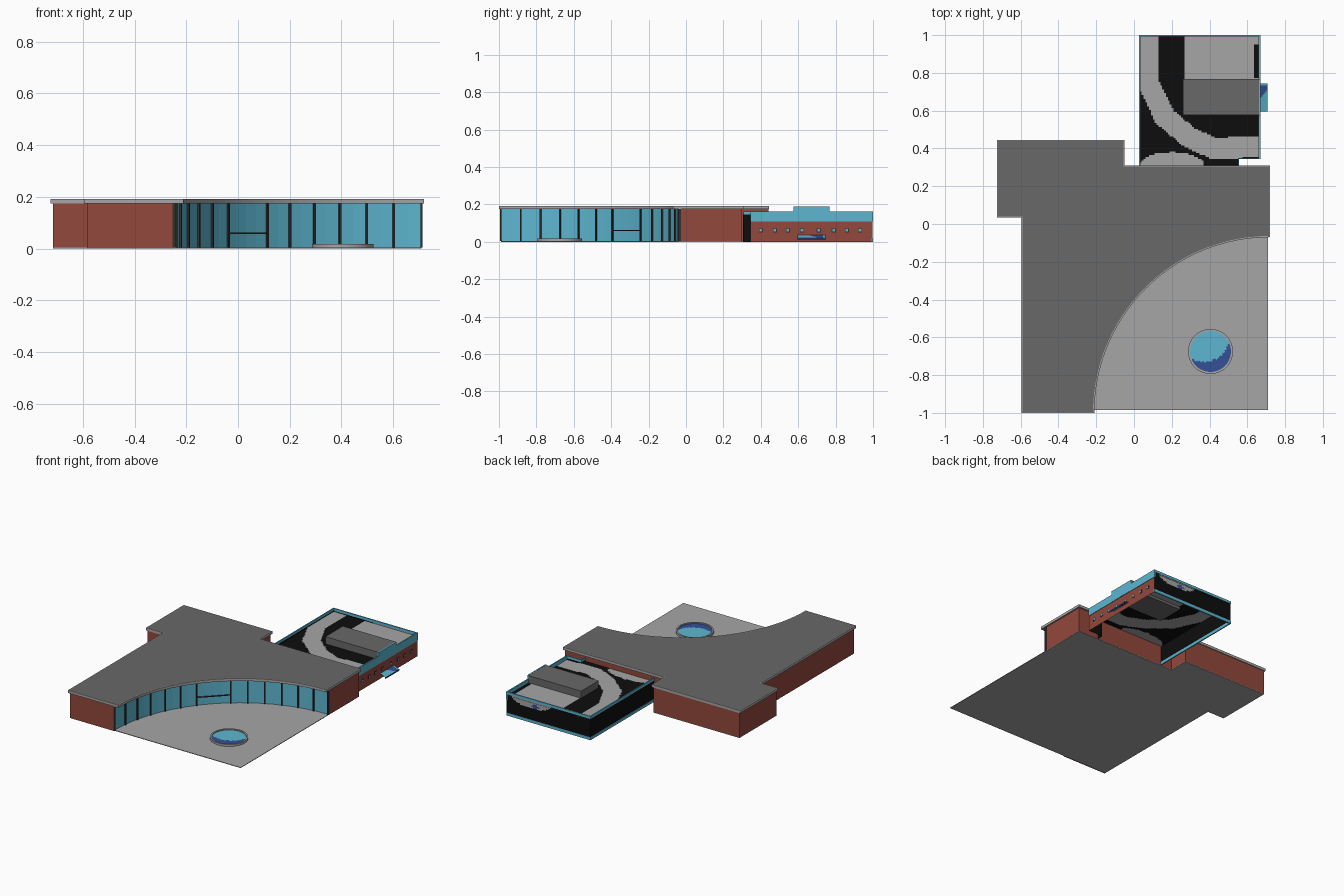
import bpy, bmesh, math
from mathutils import Vector

if "Cube" in bpy.data.objects:
    bpy.data.objects.remove(bpy.data.objects["Cube"])


def material(name, r, g, b):
    m = bpy.data.materials.new(name)
    m.diffuse_color = (r, g, b, 1)
    m.use_nodes = True
    m.node_tree.nodes["Principled BSDF"].inputs["Base Color"].default_value = m.diffuse_color
    return m


GREY = material("light_concrete", .38, .38, .38)
DARK = material("dark_roofing", .14, .14, .14)
BRICK = material("red_brick", .29, .065, .045)
BLUE = material("blue_glass", .11, .47, .63)
NAVY = material("deep_blue", .035, .08, .31)
BLACK = material("black_paint", .004, .004, .004)
FRAME = material("dark_frame", .035, .03, .03)


def finish(bm, name, mats):
    me = bpy.data.meshes.new(name)
    bm.to_mesh(me)
    bm.free()
    for m in mats:
        me.materials.append(m)
    ob = bpy.data.objects.new(name, me)
    bpy.context.collection.objects.link(ob)
    return ob


def box(name, lo, hi, mat):
    bm = bmesh.new()
    bmesh.ops.create_cube(bm, size=1)
    for v in bm.verts:
        v.co = Vector([lo[i] + (v.co[i] + .5) * (hi[i] - lo[i]) for i in range(3)])
    return finish(bm, name, [mat])


def slab(name, pts, z0, z1, mats, inset=0):
    """Extruded outline; the top may get an inset second colour."""
    bm = bmesh.new()
    f = bm.faces.new([bm.verts.new((x, y, z0)) for x, y in pts])
    new = bmesh.ops.extrude_face_region(bm, geom=[f])["geom"]
    top = [g for g in new if isinstance(g, bmesh.types.BMFace)][0]
    for v in top.verts:
        v.co.z = z1
    bmesh.ops.recalc_face_normals(bm, faces=bm.faces)
    if inset:
        bmesh.ops.inset_region(bm, faces=[top], thickness=inset)
        top.material_index = 1
    return finish(bm, name, mats)


def strip(name, pts, z0, z1, mat):
    """Upright wall along a path, facing right of travel."""
    bm = bmesh.new()
    lo = [bm.verts.new((x, y, z0)) for x, y in pts]
    hi = [bm.verts.new((x, y, z1)) for x, y in pts]
    for i in range(len(pts) - 1):
        bm.faces.new((lo[i], lo[i + 1], hi[i + 1], hi[i]))
    return finish(bm, name, [mat])


def panel(name, o, u, v, nu, nv, mats, rule):
    """Flat grid whose face colours follow rule(centre)."""
    o, u, v = Vector(o), Vector(u), Vector(v)
    bm = bmesh.new()
    g = [[bm.verts.new(o + u * (i / nu) + v * (j / nv)) for j in range(nv + 1)] for i in range(nu + 1)]
    for i in range(nu):
        for j in range(nv):
            f = bm.faces.new((g[i][j], g[i + 1][j], g[i + 1][j + 1], g[i][j + 1]))
            f.material_index = rule(f.calc_center_median())
    return finish(bm, name, mats)


def arc(cx, cy, r, n, a=0):
    return [(cx - r * math.cos(math.radians(90 * i / n)), cy + r * math.sin(math.radians(90 * i / n)))
            for i in range(n + 1)]


# Ground slab and plaza
slab("plaza_slab", [(-.585, -.985), (.71, -.985), (.71, .30), (-.06, .30), (-.06, .44),
                    (-.715, .44), (-.715, .04), (-.585, .04)], 0, .004, [GREY])

# Main building: brick walls, curved glass front, roof
strip("brick_walls", [(.71, -.03), (.71, .30), (-.06, .30), (-.06, .44), (-.715, .44),
                      (-.715, .04), (-.585, .04), (-.585, -.99), (-.25, -.99)], 0, .175, BRICK)
strip("curved_glass", arc(.71, -.99, .96, 28), .004, .175, BLUE)
slab("main_roof", arc(.72, -1, .93, 40) + [(.72, .31), (-.05, .31), (-.05, .445), (-.725, .445),
                                           (-.725, .035), (-.595, .035), (-.595, -1)],
     .174, .192, [GREY, DARK], .007)

# Glass mullions (the middle one is left out for the entrance) and door rail
posts = arc(.71, -.99, .957, 14)
for i, (x, y) in enumerate(posts):
    if i != 7:
        a = math.atan2(y + .99, x - .71)
        ob = box("mullion", (-.006, -.004, 0), (.006, .004, .171), FRAME)
        ob.location = (x, y, .004)
        ob.rotation_euler.z = a
a, b = Vector(posts[6]), Vector(posts[8])
d = b - a
rail = box("door_rail", (0, -.003, -.003), (d.length, .003, .003), FRAME)
rail.location = (a.x, a.y, .06)
rail.rotation_euler.z = math.atan2(d.y, d.x)

# Round pool: rim ring and two-tone water
PX, PY = .405, -.675
bm = bmesh.new()
prof = [(.119, .004), (.119, .018), (.108, .018), (.108, .008)]
rings = [[bm.verts.new((PX + r * math.cos(k * math.pi / 24), PY + r * math.sin(k * math.pi / 24), z))
          for k in range(48)] for r, z in prof]
for p, q in zip(rings, rings[1:]):
    for k in range(48):
        bm.faces.new((p[k], p[(k + 1) % 48], q[(k + 1) % 48], q[k]))
finish(bm, "pool_rim", [GREY])
bm = bmesh.new()
rings = [[bm.verts.new((PX + .0108 * s * math.cos(k * math.pi / 32), PY + .0108 * s * math.sin(k * math.pi / 32), .012))
          for k in range(64)] for s in range(1, 11)]
bm.faces.new(rings[0])
for p, q in zip(rings, rings[1:]):
    for k in range(64):
        f = bm.faces.new((p[k], q[k], q[(k + 1) % 64], p[(k + 1) % 64]))
        c = f.calc_center_median()
        f.material_index = int(math.hypot((c.x - .37) / .135, (c.y + .60) / .13) > 1)
finish(bm, "pool_water", [BLUE, NAVY])

# Annex roof: black with a pale winding band
PATH = [Vector(p) for p in ((.07, 1.02), (.075, .75), (.16, .57), (.29, .46), (.42, .40), (.68, .41))]


def roof_rule(c):
    p = Vector((c.x, c.y))
    for s, e in zip(PATH, PATH[1:]):
        t = max(0, min(1, (p - s).dot(e - s) / (e - s).length_squared))
        if (p - s - (e - s) * t).length < .056:
            return 1
    if c.x > .635 and .77 < c.y < .95:
        return 0
    if c.x > .27 and c.y > .59:
        return 1
    return int(math.hypot((c.x - .20) / .17, (c.y - .31) / .07) < 1)


panel("annex_roof", (.03, .345, .138), (.635, 0, 0), (0, .655, 0), 64, 66, [BLACK, GREY], roof_rule)
panel("annex_roof_link", (.03, .305, .138), (.525, 0, 0), (0, .04, 0), 53, 4, [BLACK, GREY], roof_rule)


# Annex walls: painted back and left, brick right
def back_rule(c):
    if math.hypot((c.x - .45) / .03, (c.z - .115) / .012) < 1:
        return 2
    return int(math.hypot((c.x - .48) / .15, (c.z - .15) / .055) < 1)


panel("annex_back_wall", (.665, .998, 0), (-.635, 0, 0), (0, 0, .16), 64, 16, [BLACK, GREY, NAVY], back_rule)
panel("annex_left_wall", (.03, .998, 0), (0, -.693, 0), (0, 0, .16), 1, 1, [BLACK], lambda c: 0)
strip("annex_front_return", [(.555, .305), (.555, .345), (.665, .345)], 0, .16, BLACK)
strip("annex_brick_wall", [(.666, .345), (.666, .998)], 0, .11, BRICK)
box("annex_right_band", (.66, .345, .108), (.669, 1, .163), BLUE)
for z0, z1, n in ((0, .02, "base"), (.146, .163, "top")):
    box("annex_back_%s_trim" % n, (.028, .992, z0), (.668, 1, z1), BLUE)
    box("annex_left_%s_trim" % n, (.027, .305, z0), (.035, 1, z1), BLUE)
box("annex_return_trim", (.55, .307, .146), (.557, .349, .163), BLUE)
box("annex_step_trim", (.55, .343, .146), (.668, .349, .163), BLUE)

# Small windows along the brick wall
for y in (.40, .475, .545, .62, .71, .79, .86, .93):
    box("window_frame", (.664, y - .011, .05), (.668, y + .011, .071), FRAME)
    box("window_pane", (.664, y - .007, .054), (.669, y + .007, .067), BLUE)

# Rooftop unit, raised blue sign-free panel and entrance canopy
box("rooftop_unit", (.26, .578, .12), (.661, .768, .187), DARK)
box("raised_panel", (.661, .575, .11), (.67, .767, .188), BLUE)
panel("entrance_canopy", (.665, .595, .036), (.042, 0, -.018), (0, .15, 0), 8, 24, [BLUE, NAVY],
      lambda c: int(c.y > .66 + (c.x - .665) * 1.2 and c.y < .73))
box("canopy_edge", (.703, .595, .010), (.708, .745, .019), NAVY)
